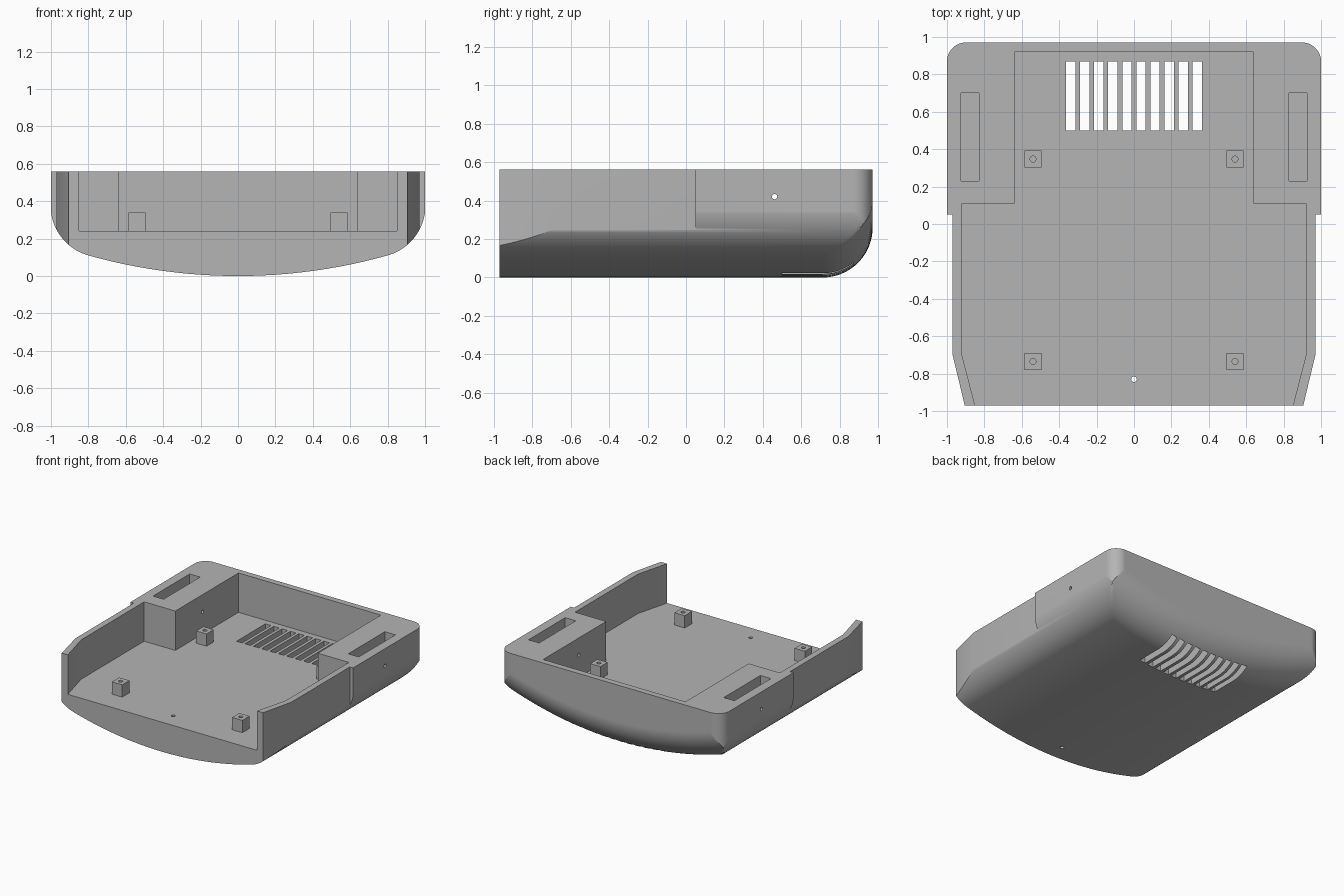
import bpy, bmesh, math
from mathutils import Vector

cube = bpy.data.objects.get("Cube")
if cube:
    bpy.data.objects.remove(cube)

grey = bpy.data.materials.new("plain grey")
grey.use_nodes = True
COLOUR = (0.46, 0.46, 0.46, 1)
grey.diffuse_color = COLOUR
grey.node_tree.nodes["Principled BSDF"].inputs["Base Color"].default_value = COLOUR

TOP, FLOOR, BACK = 0.56, 0.24, 0.97


def loft(name, rings):
    """Closed solid through a list of rings with equal point counts."""
    bm = bmesh.new()
    rows = [[bm.verts.new(p) for p in ring] for ring in rings]
    n = len(rows[0])
    for a, b in zip(rows, rows[1:]):
        for i in range(n):
            j = (i + 1) % n
            bm.faces.new((a[i], a[j], b[j], b[i]))
    bm.faces.new(rows[0])
    bm.faces.new(rows[-1])
    bmesh.ops.recalc_face_normals(bm, faces=bm.faces)
    mesh = bpy.data.meshes.new(name)
    bm.to_mesh(mesh)
    bm.free()
    mesh.materials.append(grey)
    obj = bpy.data.objects.new(name, mesh)
    bpy.context.collection.objects.link(obj)
    return obj


def prism(name, pts, lo, hi):
    return loft(name, [[(x, y, z) for x, y in pts] for z in (lo, hi)])


def box(name, x, y, w, d, lo, hi):
    pts = [(x + sx * w / 2, y + sy * d / 2) for sx, sy in ((-1, -1), (1, -1), (1, 1), (-1, 1))]
    return prism(name, pts, lo, hi)


def circle(cx, cy, r, n=20):
    return [(cx + r * math.cos(k * math.tau / n), cy + r * math.sin(k * math.tau / n)) for k in range(n)]


def mirrored(half):
    """Mirror a half outline across the centre line."""
    return half + [(-x, y) for x, y in reversed(half)]


def combine(target, cutter, operation="DIFFERENCE"):
    mod = target.modifiers.new("cut", "BOOLEAN")
    mod.operation, mod.solver, mod.object = operation, "EXACT", cutter
    bpy.context.view_layer.objects.active = target
    bpy.ops.object.modifier_apply(modifier=mod.name)
    bpy.data.objects.remove(cutter)


# Cross-section: shallow belly arc running into tighter side arcs
BELLY_X, BELLY_Z = 0.8, 0.11
R = (BELLY_X ** 2 + BELLY_Z ** 2) / (2 * BELLY_Z)
tilt = math.asin(BELLY_X / R)
r = (1.002 - BELLY_X) / (1 - math.sin(tilt))
cx, cz = BELLY_X - r * math.sin(tilt), BELLY_Z + r * math.cos(tilt)


def belly(x):
    return R - math.sqrt(R * R - x * x)


half = [(R * math.sin(tilt * k / 12), belly(R * math.sin(tilt * k / 12))) for k in range(1, 13)]
for k in range(1, 25):
    a = tilt - math.pi / 2 + (math.pi / 2 - tilt) * k / 24
    half.append((cx + r * math.cos(a), cz + r * math.sin(a)))
half.append((1.002, TOP))
section = [(0, 0)] + mirrored(half)

# Shell body: the section swept back, lifting along the rounded rear edge
FILLET = 0.26
stations = [(-1.1, 0)]
for k in range(25):
    a = math.pi / 2 * k / 24
    stations.append((BACK - FILLET + FILLET * math.sin(a), FILLET * (1 - math.cos(a))))
stations.append((1.1, FILLET))
shell = loft("shell", [[(x, y, max(z, belly(x) + lift)) for x, z in section] for y, lift in stations])

# Plan outline: tapered front, narrower front half, rounded rear corners
CORNER = 0.1
plan = [(0.905, -BACK), (0.97, -0.7), (0.97, 0.05), (1, 0.05)]
for k in range(13):
    a = math.pi / 2 * k / 12
    plan.append((1 - CORNER + CORNER * math.cos(a), BACK - CORNER + CORNER * math.sin(a)))
combine(shell, prism("plan_cutter", mirrored(plan), -0.2, 0.8), "INTERSECT")

# Stepped cavity, open to the front
cavity = [(0.842, -1.0), (0.92, -0.7), (0.92, 0.11), (0.64, 0.11), (0.64, 0.92)]
combine(shell, prism("cavity_cutter", mirrored(cavity), FLOOR, 0.8))

# Vent slots through the floor
for k in range(10):
    combine(shell, box("vent_cutter", -0.338 + k * 0.0751, 0.685, 0.05, 0.37, -0.2, 0.35))

# Pockets in the top of the rear blocks, and side pin holes
for side in (-1, 1):
    combine(shell, box("pocket_cutter", side * 0.877, 0.465, 0.095, 0.47, 0.3, 0.8))
pin = circle(0.46, 0.42, 0.014)
combine(shell, loft("pin_cutter", [[(x, y, z) for y, z in pin] for x in (-1.2, 1.2)]))

# Small hole through the front of the floor
combine(shell, prism("floor_hole_cutter", circle(0, -0.83, 0.015), -0.2, 0.4))

# Screw posts with blind holes
parts = [shell]
for side, label in ((-1, "right"), (1, "left")):
    for y, end in ((-0.735, "front"), (0.347, "rear")):
        x = side * 0.54
        post = box(f"{end}_{label}_screw_post", x, y, 0.092, 0.092, FLOOR - 0.01, 0.34)
        combine(post, prism("screw_hole_cutter", circle(x, y, 0.016), FLOOR + 0.01, 0.5))
        parts.append(post)

# Smooth shading with crisp edges
bpy.ops.object.select_all(action="DESELECT")
for obj in parts:
    obj.select_set(True)
bpy.context.view_layer.objects.active = shell
bpy.ops.object.shade_smooth_by_angle(angle=math.radians(30))
weighted = shell.modifiers.new("even_shading", "WEIGHTED_NORMAL")
weighted.keep_sharp = True
